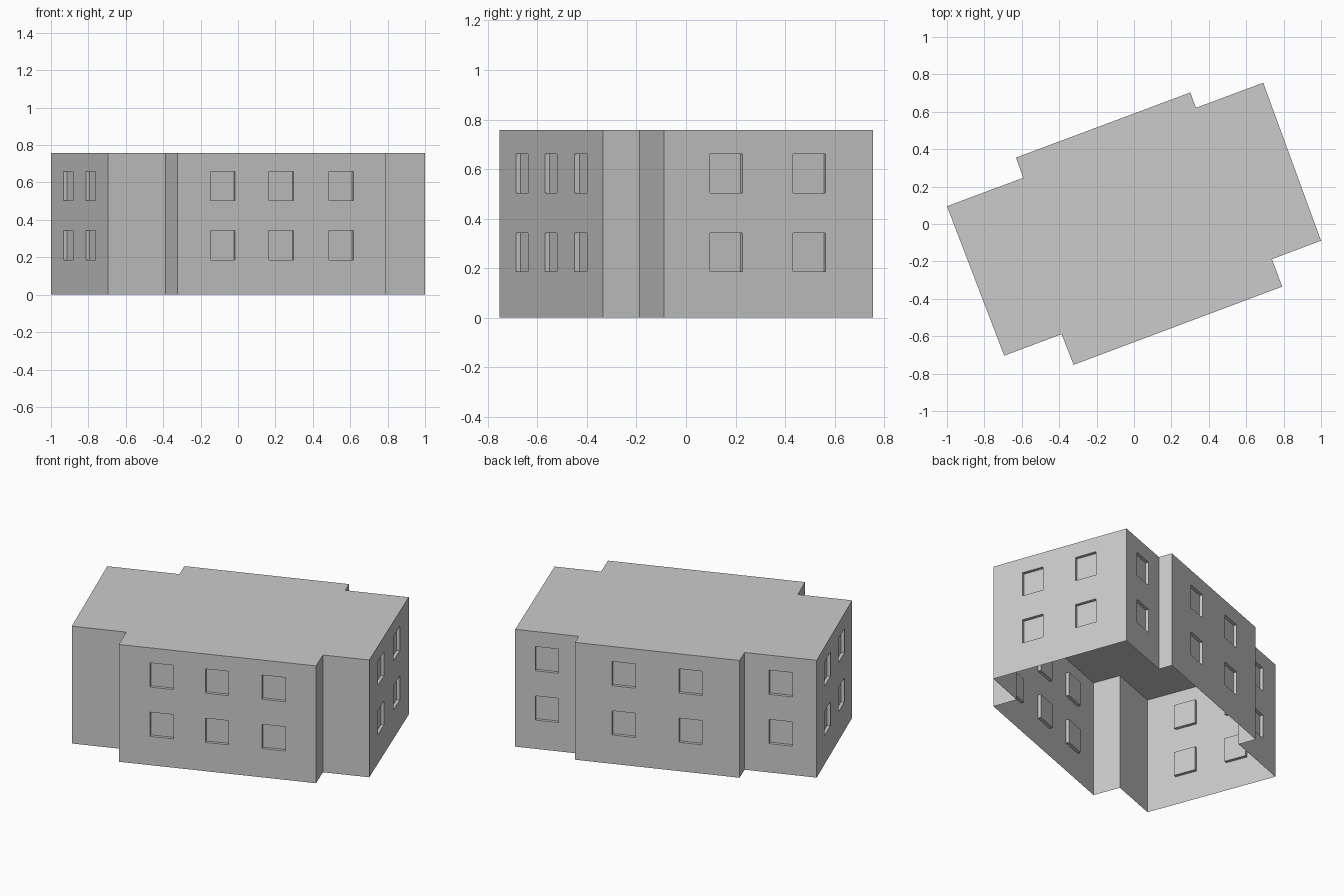
import bpy, bmesh
from mathutils import Vector

if "Cube" in bpy.data.objects:
    bpy.data.objects.remove(bpy.data.objects["Cube"])

HEIGHT = 0.757
WIN_W, DEPTH = 0.14, 0.02
FLOORS = [(0.186, 0.342), (0.504, 0.66)]

# Footprint corners, counter-clockwise, each with the window centres
# (fractions along the wall that starts at that corner)
WALLS = [
    ((-0.694, -0.704), []),                      # front, left wing
    ((-0.387, -0.589), []),
    ((-0.323, -0.753), [0.217, 0.498, 0.785]),   # front, middle
    ((0.792, -0.335), []),
    ((0.738, -0.188), []),                       # front, right wing
    ((1.0, -0.089), [0.297, 0.695]),             # right side
    ((0.691, 0.755), [0.5]),                     # back, right wing
    ((0.331, 0.621), []),
    ((0.301, 0.703), [0.297, 0.703]),            # back, middle
    ((-0.631, 0.355), []),
    ((-0.592, 0.247), [0.5]),                    # back, left wing
    ((-1.0, 0.095), [0.302, 0.697]),             # left side
]


def quad(bm, pts):
    bm.faces.new([bm.verts.new(p) for p in pts])


def build_wall(bm, a, b, centres):
    """Wall from a to b, split in a grid with recessed window cells."""
    a, b = Vector((*a, 0)), Vector((*b, 0))
    length = (b - a).length
    along = (b - a) / length
    inward = Vector((-along.y, along.x, 0))

    def pt(s, z, d=0.0):
        return a + along * s + inward * d + Vector((0, 0, z))

    cols = [0.0]
    for c in centres:
        cols += [c * length - WIN_W / 2, c * length + WIN_W / 2]
    cols.append(length)
    rows = [0.0] + [z for f in FLOORS for z in f] + [HEIGHT]
    if not centres:
        rows = [0.0, HEIGHT]
    for i in range(len(cols) - 1):
        for j in range(len(rows) - 1):
            cell = [(cols[i], rows[j]), (cols[i + 1], rows[j]),
                    (cols[i + 1], rows[j + 1]), (cols[i], rows[j + 1])]
            if i % 2 and j % 2:
                # Recessed pane and its four reveals
                quad(bm, [pt(s, z, DEPTH) for s, z in cell])
                for k in range(4):
                    p, q = cell[k], cell[(k + 1) % 4]
                    quad(bm, [pt(*p), pt(*q), pt(*q, DEPTH), pt(*p, DEPTH)])
            else:
                quad(bm, [pt(s, z) for s, z in cell])


def make_object(name, bm):
    bmesh.ops.remove_doubles(bm, verts=bm.verts, dist=0.0005)
    mesh = bpy.data.meshes.new(name)
    bm.to_mesh(mesh)
    bm.free()
    bpy.context.collection.objects.link(bpy.data.objects.new(name, mesh))


# Outer walls with windows (open underneath)
bm = bmesh.new()
for n, (corner, centres) in enumerate(WALLS):
    build_wall(bm, corner, WALLS[(n + 1) % len(WALLS)][0], centres)
make_object("walls", bm)

# Flat roof
bm = bmesh.new()
quad(bm, [(x, y, HEIGHT) for (x, y), _ in WALLS])
make_object("roof", bm)
